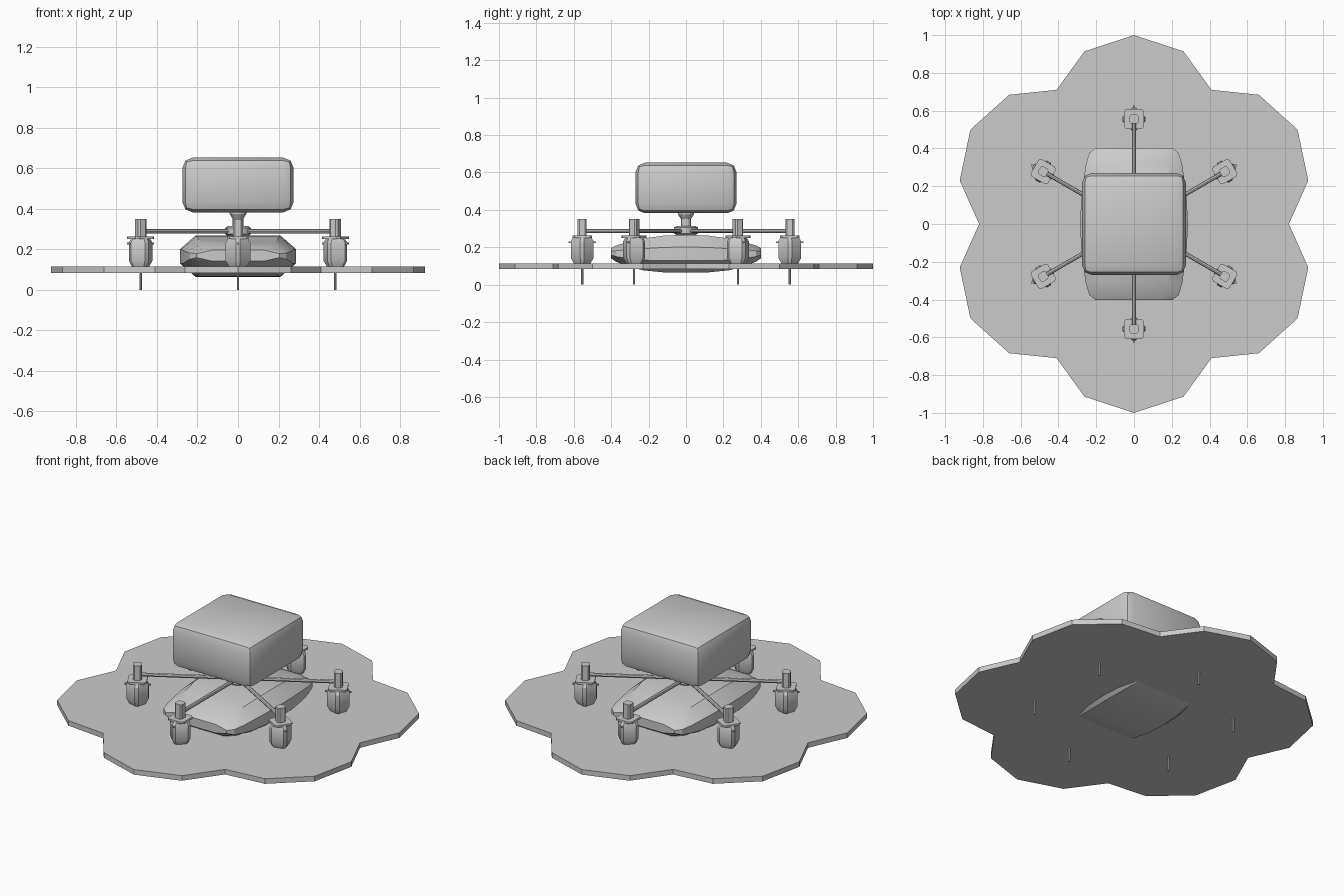
import bpy, bmesh, math
from mathutils import Matrix, Vector

if "Cube" in bpy.data.objects:
    bpy.data.objects.remove(bpy.data.objects["Cube"], do_unlink=True)

grey = bpy.data.materials.new("plain grey")
grey.use_nodes = True
grey.diffuse_color = (0.6, 0.6, 0.6, 1)
grey.node_tree.nodes["Principled BSDF"].inputs["Base Color"].default_value = (0.6, 0.6, 0.6, 1)


def finish(name, bm, matrix=Matrix(), smooth=True):
    bmesh.ops.recalc_face_normals(bm, faces=bm.faces)
    mesh = bpy.data.meshes.new(name)
    bm.to_mesh(mesh)
    bm.free()
    mesh.materials.append(grey)
    ob = bpy.data.objects.new(name, mesh)
    ob.matrix_world = matrix
    bpy.context.collection.objects.link(ob)
    if smooth:
        bpy.ops.object.select_all(action='DESELECT')
        ob.select_set(True)
        bpy.context.view_layer.objects.active = ob
        bpy.ops.object.shade_smooth_by_angle(angle=math.radians(30))
    return ob


def loft(name, rings, matrix=Matrix(), smooth=True):
    """Skin a list of equal-length point rings and cap both ends."""
    bm = bmesh.new()
    rows = [[bm.verts.new(p) for p in ring] for ring in rings]
    n = len(rows[0])
    for a, b in zip(rows, rows[1:]):
        for i in range(n):
            j = (i + 1) % n
            bm.faces.new((a[i], a[j], b[j], b[i]))
    bm.faces.new(rows[0])
    bm.faces.new(rows[-1])
    return finish(name, bm, matrix, smooth)


def polar(r, degrees, z):
    a = math.radians(degrees)
    return (r * math.cos(a), r * math.sin(a), z)


def turned(name, profile, sides, matrix=Matrix()):
    return loft(name, [[polar(r, 360 * i / sides, z) for i in range(sides)]
                       for r, z in profile], matrix)


def box(name, size, centre, bevel=0, segments=1, matrix=Matrix(), upright=False):
    bm = bmesh.new()
    bmesh.ops.create_cube(bm, size=1)
    bmesh.ops.scale(bm, vec=Vector(size), verts=bm.verts)
    bmesh.ops.translate(bm, vec=Vector(centre), verts=bm.verts)
    if bevel:
        edges = [e for e in bm.edges if not upright
                 or abs(e.verts[0].co.z - e.verts[1].co.z) > 1e-4]
        bmesh.ops.bevel(bm, geom=edges, offset=bevel, segments=segments,
                        profile=0.5, affect='EDGES')
    return finish(name, bm, matrix)


# Six-lobed base plate
lobe = [(0.951, -16), (1.0, 0), (0.951, 16), (0.82, 30)]
outline = [(r, 30 + 60 * k + a) for k in range(6) for r, a in lobe]
loft("base_plate", [[polar(r, a, z) for r, a in outline] for z in (0.083, 0.114)],
     smooth=False)

# Lens-shaped lower pod: y, half width, top, bottom
half = [(0, 0.285, 0.267, 0.064), (0.12, 0.28, 0.262, 0.066),
        (0.23, 0.267, 0.247, 0.077), (0.31, 0.256, 0.229, 0.099),
        (0.375, 0.237, 0.209, 0.123), (0.402, 0.205, 0.195, 0.142)]
stations = [(-y, w, t, b) for y, w, t, b in reversed(half[1:])] + half


def pod_section(y, w, top, bottom):
    d = 0.32 * (top - bottom)
    inner = w - 0.075
    right = [(inner, y, bottom), (w, y, bottom + d), (w, y, top - d), (inner, y, top)]
    return right + [(-x, yy, z) for x, yy, z in reversed(right)]


loft("lower_pod", [pod_section(*s) for s in stations])

# Upper box, its stem and the hub
box("upper_box", (0.548, 0.54, 0.27), (0, 0, 0.517), 0.05, 2)
turned("stem", [(0.026, 0.26), (0.026, 0.35), (0.042, 0.375), (0.042, 0.39)], 12)
turned("hub", [(0.05, 0.265), (0.064, 0.275), (0.064, 0.305), (0.05, 0.314)], 12)

# Six radial arms, each carrying a motor unit
for k in range(6):
    turn = Matrix.Rotation(math.radians(30 + 60 * k), 4, 'Z')
    unit = turn @ Matrix.Translation((0.555, 0, 0))
    n = str(k + 1)
    lay = turn @ Matrix.Translation((0, 0, 0.288)) @ Matrix.Rotation(math.pi / 2, 4, 'Y')
    turned("arm_" + n, [(0.011, 0.03), (0.011, 0.545)], 8, lay)
    box("post_" + n, (0.048, 0.048, 0.095), (0, 0, 0.3025), 0.009, 1, unit, True)
    box("flange_" + n, (0.106, 0.106, 0.012), (0, 0, 0.256), 0.012, 1, unit, True)
    # Diamond-shaped body with narrow corner faces
    corners = [90 * q + s for q in range(4) for s in (-10, 10)]
    body = [(0.044, 0.112), (0.062, 0.143), (0.062, 0.232), (0.05, 0.252)]
    loft("motor_body_" + n, [[polar(r, a, z) for a in corners] for r, z in body], unit)
    turned("spike_" + n, [(0.006, 0.0), (0.006, 0.12)], 8, unit)
    for side in (-1, 1):
        box("pin_" + n, (0.03, 0.012, 0.008), (side * 0.058, 0, 0.228), 0, 1, unit)
